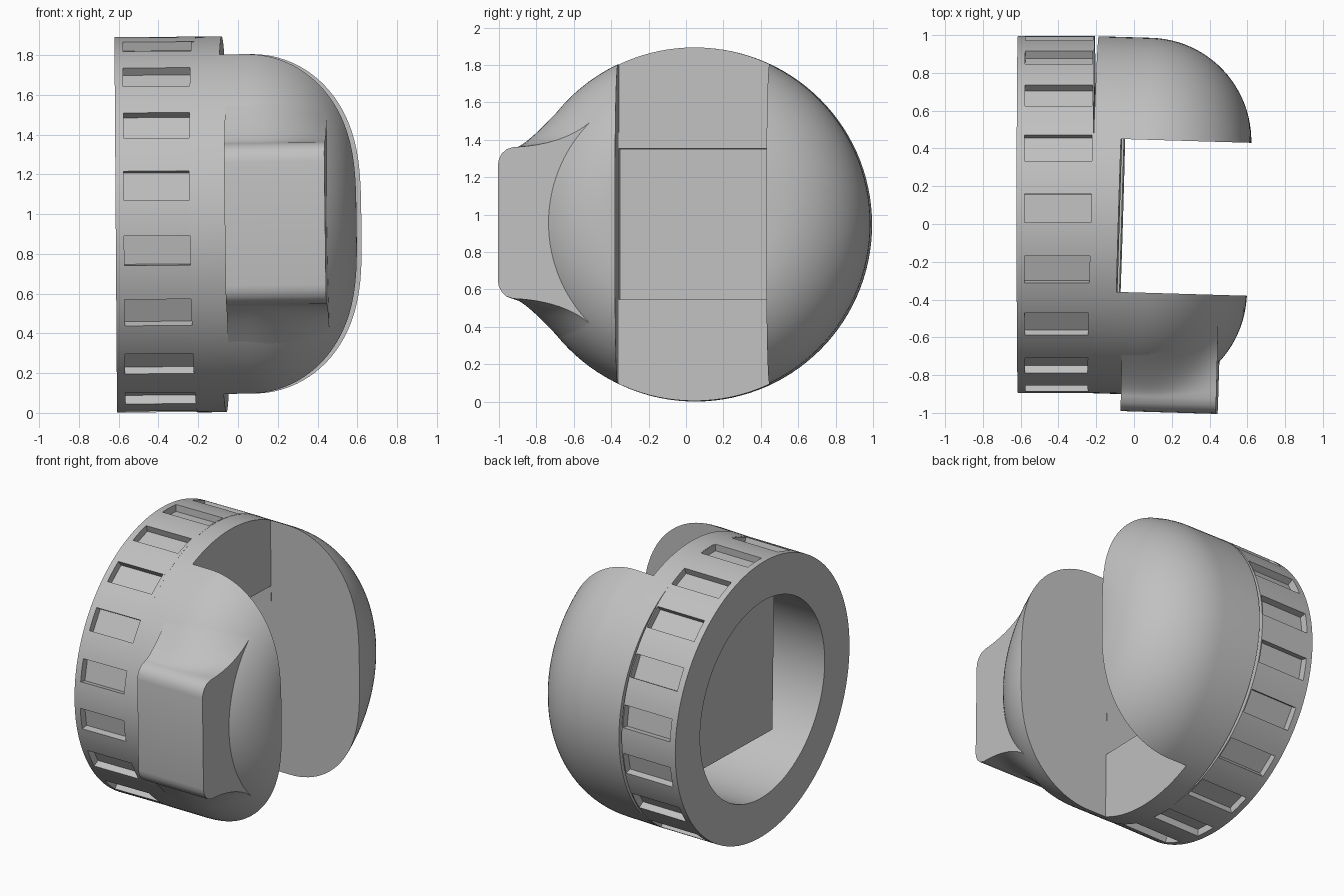
import bpy, bmesh, math
from mathutils import Matrix, Vector

if "Cube" in bpy.data.objects:
    bpy.data.objects.remove(bpy.data.objects["Cube"])

grey = bpy.data.materials.new("plain_grey")
grey.diffuse_color = (0.53, 0.53, 0.53, 1)
grey.use_nodes = True
grey.node_tree.nodes["Principled BSDF"].inputs["Base Color"].default_value = grey.diffuse_color

CENTRE = Vector((0, 0.05, 0.95))   # point on the main axis, which runs along x
R, BORE, SLOT = 0.945, 0.676, 0.405


def make(name, bm):
    bmesh.ops.recalc_face_normals(bm, faces=bm.faces)
    me = bpy.data.meshes.new(name)
    bm.to_mesh(me)
    bm.free()
    me.materials.append(grey)
    ob = bpy.data.objects.new(name, me)
    bpy.context.collection.objects.link(ob)
    return ob


def revolve(name, profile, closed=False, steps=120):
    """Spin (x, radius) points about the x axis."""
    bm = bmesh.new()
    vs = [bm.verts.new((x, 0, r)) for x, r in profile]
    pairs = list(zip(vs, vs[1:])) + ([(vs[-1], vs[0])] if closed else [])
    es = [bm.edges.new(p) for p in pairs]
    bmesh.ops.spin(bm, geom=vs + es, cent=(0, 0, 0), axis=(1, 0, 0),
                   angle=2 * math.pi, steps=steps)
    bmesh.ops.remove_doubles(bm, verts=bm.verts, dist=1e-5)
    return make(name, bm)


def add_box(bm, lo, hi, matrix=Matrix()):
    lo, hi = Vector(lo), Vector(hi)
    m = matrix @ Matrix.Translation((lo + hi) / 2) @ Matrix.Diagonal((*(hi - lo), 1))
    bmesh.ops.create_cube(bm, size=1, matrix=m)


def box(name, lo, hi):
    bm = bmesh.new()
    add_box(bm, lo, hi)
    return make(name, bm)


def boolean(ob, tool, operation):
    tool.hide_render = True
    m = ob.modifiers.new("cut", 'BOOLEAN')
    m.object, m.operation, m.solver = tool, operation, 'EXACT'
    bpy.context.view_layer.objects.active = ob
    bpy.ops.object.modifier_apply(modifier=m.name)
    bpy.data.objects.remove(tool)


def finish(ob, turn_y, turn_z, angle=30, shift=0):
    bpy.ops.object.select_all(action='DESELECT')
    ob.select_set(True)
    bpy.context.view_layer.objects.active = ob
    bpy.ops.object.shade_smooth_by_angle(angle=math.radians(angle))
    ob.matrix_world = (Matrix.Translation(CENTRE + Vector((0, shift, 0)))
                       @ Matrix.Rotation(math.radians(turn_z), 4, 'Z')
                       @ Matrix.Rotation(math.radians(turn_y), 4, 'Y'))


# Collar ring with 18 shallow rectangular recesses
collar = revolve("collar_ring", [(-0.615, BORE), (-0.615, R), (-0.208, R), (-0.208, BORE)], True)
bm = bmesh.new()
for k in range(18):
    turn = Matrix.Rotation(math.radians(-12 - 20 * k), 4, 'X')
    add_box(bm, (-0.573, -1.1, -0.075), (-0.216, -0.895, 0.075), turn)
boolean(collar, make("recess_cutter", bm), 'DIFFERENCE')
finish(collar, -0.4, 0)

# Domed body: straight skirt, rounded shoulder, hollow back
FILLET, FX, FR = 0.545, 0.064, 0.4
arc = [(FX + FILLET * math.sin(t), FR + FILLET * math.cos(t))
       for t in (math.pi / 2 * i / 24 for i in range(25))]
body = revolve("domed_body", [(-0.09, 0), (-0.09, BORE), (-0.215, BORE), (-0.215, R)]
               + arc + [(FX + FILLET, 0)])

# Square socket hanging into the bore, then the open slot across the dome
S = SLOT + 0.02
boolean(body, box("socket_block", (-0.39, -S, -S), (-0.08, S, 0.53)), 'UNION')
P = SLOT - 0.001
boolean(body, box("socket_cutter", (-0.365, -P, -P), (0.1, P, P)), 'DIFFERENCE')
boolean(body, box("slot_cutter", (-0.07, -SLOT, -1.2), (1, SLOT, 1.2)), 'DIFFERENCE')
finish(body, -0.75, -1.7, shift=-0.007)


# Front grip: rounded bar whose flanks sweep back into the dome
def dome_radius(x):
    return R if x < FX else FR + math.sqrt(FILLET ** 2 - (x - FX) ** 2)


def grip_section(x):
    r = dome_radius(x) - 0.002
    s = 0.67 + 0.06 * max(0, (x - FX) / 0.4)      # flank meets the dome higher near the end
    c = math.sqrt(1 - s * s)
    p2 = Vector((-r * c, r * s))
    p0 = Vector((-0.955, 0.405))
    p1 = p2 - Vector((s, c)) * ((p2.y - 0.415) / c)
    half = [Vector(p) for p in ((-1.035, 0.31), (-1.03, 0.34), (-1.015, 0.37), (-0.99, 0.393))]
    for i in range(13):
        t = i / 12
        half.append(p0 * (1 - t) ** 2 + p1 * 2 * t * (1 - t) + p2 * t * t)
    half.append(Vector((-0.42, 0.45)))
    full = half + [Vector((p.x, -p.y)) for p in reversed(half)]
    return [(x, p.x, p.y) for p in full]


bm = bmesh.new()
rings = [[bm.verts.new(c) for c in grip_section(-0.036 + 0.505 * i / 16)] for i in range(17)]
n = len(rings[0])
for a, b in zip(rings, rings[1:]):
    for j in range(n):
        bm.faces.new((a[j], a[(j + 1) % n], b[(j + 1) % n], b[j]))
for cap in (rings[0], rings[-1]):
    bm.faces.new(cap)
finish(make("front_grip", bm), -0.75, -1.7, 35, -0.007)
